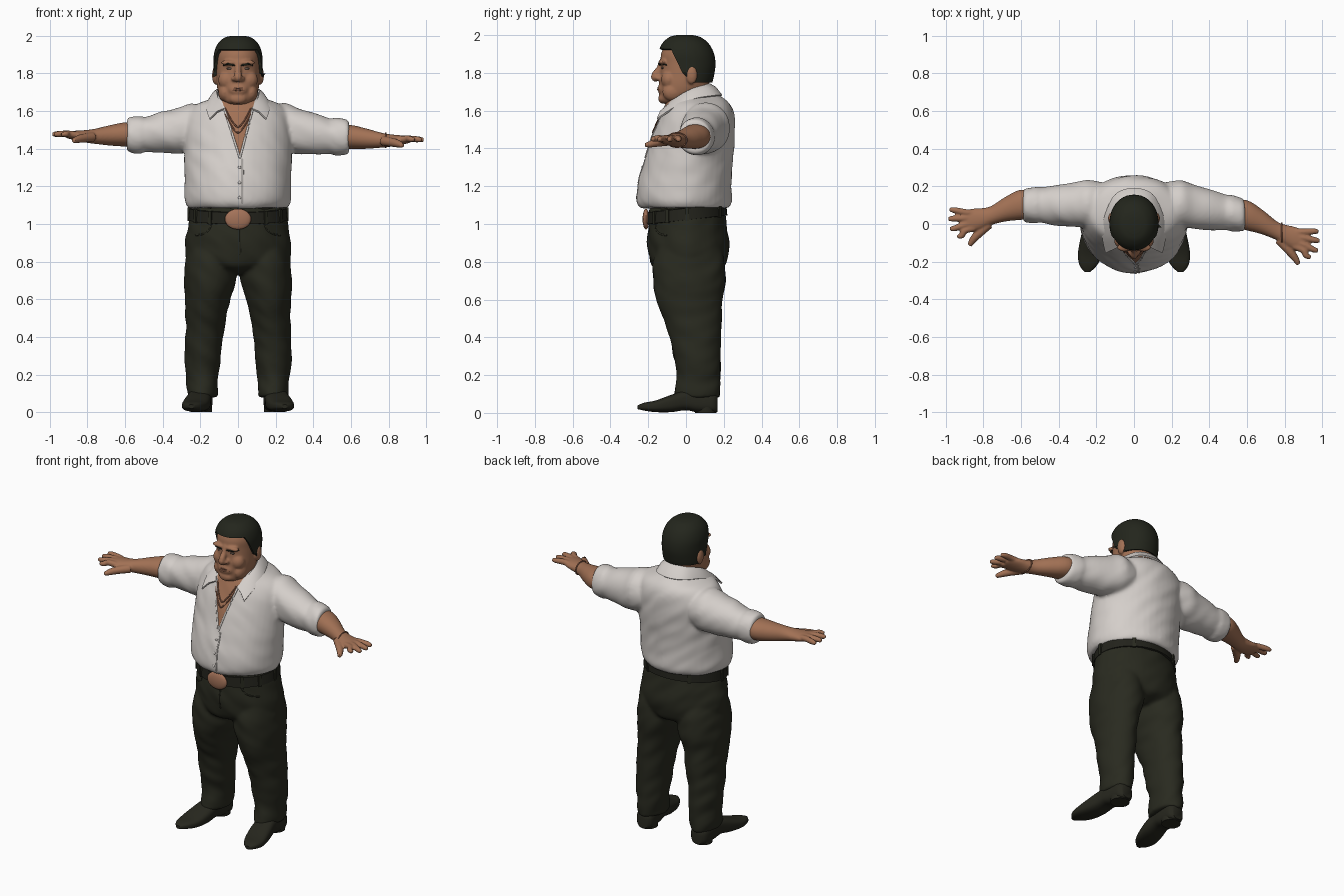
import bpy, bmesh, math
from mathutils import Vector, Matrix, noise
from mathutils.bvhtree import BVHTree

cube = bpy.data.objects.get("Cube")
if cube:
    bpy.data.objects.remove(cube)


def material(name, *rgb):
    m = bpy.data.materials.new(name)
    m.use_nodes = True
    m.diffuse_color = (*rgb, 1)
    m.node_tree.nodes["Principled BSDF"].inputs["Base Color"].default_value = (*rgb, 1)
    return m


SKIN = material("skin", .36, .165, .09)
LIP = material("lip", .27, .115, .068)
SHIRT = material("shirt", .66, .62, .59)
CLOTH = material("trouser cloth", .022, .023, .014)
HAIR = material("hair", .017, .019, .012)
LEATHER = material("shoe leather", .02, .02, .013)
BELT = material("belt leather", .016, .016, .011)
COPPER = material("copper", .37, .17, .1)
EYE = material("eye", .13, .09, .07)


def spline(rows, steps=5):
    """Smooth interpolation through rows of numbers."""
    out = []
    for i in range(len(rows) - 1):
        quad = [rows[max(0, min(len(rows) - 1, i + k))] for k in (-1, 0, 1, 2)]
        for j in range(steps):
            t = j / steps
            out.append([b + .5 * t * (c - a + t * (2*a - 5*b + 4*c - d + t * (3*(b - c) + d - a)))
                        for a, b, c, d in zip(*quad)])
    return out + [list(rows[-1])]


def skin_rings(bm, rings):
    loops = [[bm.verts.new(p) for p in r] for r in rings]
    n = len(loops[0])
    for a, b in zip(loops, loops[1:]):
        for i in range(n):
            bm.faces.new((a[i], a[(i + 1) % n], b[(i + 1) % n], b[i]))
    bm.faces.new(loops[0])
    bm.faces.new(loops[-1])


def oval(c, u, v, power=2.3, sides=44):
    pts = []
    for i in range(sides):
        a = math.tau * i / sides
        co, si = math.cos(a), math.sin(a)
        pts.append(Vector(c) + Vector(u) * math.copysign(abs(co) ** (2 / power), co)
                   + Vector(v) * math.copysign(abs(si) ** (2 / power), si))
    return pts


def loft_up(bm, rows, power=2.3, grow=0, side=1):
    """Rows: height, centre x, half width, front y, back y."""
    skin_rings(bm, [oval((side * x, (f + b) / 2, z), (w + grow, 0, 0), (0, (b - f) / 2 + grow, 0), power)
                    for z, x, w, f, b in spline(rows)])


def tube(bm, path, sides=14, steps=5):
    """Path rows: x, y, z, radius."""
    pts = spline(path, steps)
    rings = []
    for i, p in enumerate(pts):
        d = Vector(pts[min(i + 1, len(pts) - 1)][:3]) - Vector(pts[max(i - 1, 0)][:3])
        u = d.cross(Vector((.1, .3, 1)) if abs(d.normalized().z) < .9 else Vector((0, 1, .1))).normalized()
        rings.append(oval(p[:3], u * p[3], d.cross(u).normalized() * p[3], 2, sides))
    skin_rings(bm, rings)


def ball(bm, centre, size):
    bmesh.ops.create_uvsphere(bm, u_segments=20, v_segments=12, radius=1,
                              matrix=Matrix.Translation(centre) @ Matrix.Diagonal((*size, 1)))


def finish(name, bm, mat, voxel=0, smooth=4, folds=0, thick=0):
    """Turn the bmesh into an object; voxel fuses its pieces, folds adds creases."""
    bmesh.ops.recalc_face_normals(bm, faces=bm.faces[:])
    me = bpy.data.meshes.new(name)
    bm.to_mesh(me)
    bm.free()
    ob = bpy.data.objects.new(name, me)
    bpy.context.collection.objects.link(ob)
    if voxel:
        r = ob.modifiers.new("fuse", 'REMESH')
        r.mode, r.voxel_size = 'VOXEL', voxel
        s = ob.modifiers.new("soften", 'SMOOTH')
        s.iterations = smooth
    if thick:
        s = ob.modifiers.new("thickness", 'SOLIDIFY')
        s.thickness, s.offset = thick, -1
    if voxel or thick:
        deps = bpy.context.evaluated_depsgraph_get()
        ob.data = me = bpy.data.meshes.new_from_object(ob.evaluated_get(deps))
        ob.modifiers.clear()
    if folds:
        moves = [v.normal * folds * noise.noise(Vector((v.co.x * 8, v.co.y * 8, v.co.z * 13 + v.co.x * 9)))
                 for v in me.vertices]
        for v, m in zip(me.vertices, moves):
            v.co += m
    me.materials.clear()
    me.materials.append(mat)
    me.shade_smooth()
    me.set_sharp_from_angle(angle=math.radians(50))
    return ob


def front_finder(ob):
    tree = BVHTree.FromPolygons([v.co for v in ob.data.vertices], [p.vertices for p in ob.data.polygons])
    return lambda x, z: tree.ray_cast(Vector((x, -2, z)), Vector((0, 1, 0)))[0].y


def cut(bm, co, no, clear=False):
    bmesh.ops.bisect_plane(bm, geom=bm.verts[:] + bm.edges[:] + bm.faces[:], plane_co=co, plane_no=no,
                           clear_inner=clear)


def arm_point(s, x, y, z):
    """The left arm reaches a little further forward and lower."""
    reach = max(0, x - .25) if s > 0 else 0
    return (s * x, y - .16 * reach, z - .04 * reach)


def loft_arm(bm, rows, s):
    """Rows: x, centre y, centre z, half depth, half height."""
    skin_rings(bm, [oval(arm_point(s, x, y, z), (0, d, 0), (0, 0, h), 2.1) for x, y, z, d, h in spline(rows)])


# Shirt: torso and rolled sleeves in one piece
bm = bmesh.new()
loft_up(bm, [(1.085, 0, .265, -.24, .225), (1.12, 0, .28, -.262, .242), (1.2, 0, .284, -.257, .242),
             (1.3, 0, .284, -.232, .245), (1.4, 0, .288, -.2, .254), (1.5, 0, .286, -.168, .26),
             (1.58, 0, .272, -.135, .254), (1.63, 0, .23, -.112, .235), (1.665, 0, .15, -.095, .2),
             (1.69, 0, .09, -.07, .15)], 1.93)
for s in (1, -1):
    loft_arm(bm, [(.12, .07, 1.5, .14, .11), (.24, .105, 1.51, .128, .13), (.32, .102, 1.496, .118, .122),
                  (.42, .1, 1.485, .106, .107), (.49, .1, 1.476, .093, .094), (.52, .1, 1.474, .096, .1),
                  (.57, .1, 1.475, .09, .094), (.59, .1, 1.475, .082, .082)], s)
shirt = finish("shirt", bm, SHIRT, .011, 4, .005)

# Open neckline: cut a V into the chest and colour it as skin
shirt.data.materials.append(SKIN)
bm = bmesh.new()
bm.from_mesh(shirt.data)
tip, edges = Vector((.01, 0, 1.35)), [Vector((.29, 0, -.075)), Vector((-.29, 0, -.09))]
for n in edges:
    cut(bm, tip, n)
for f in bm.faces:
    c = f.calc_center_median()
    f.material_index = int(c.y < 0 and all((c - tip).dot(n) < 0 for n in edges))
bm.to_mesh(shirt.data)
bm.free()
chest = front_finder(shirt)

# Shirt front: neckline hems, button band edge and buttons
bm = bmesh.new()
for top in (.08, -.075):
    tube(bm, [(x, chest(x, z) + .001, z, .006) for x, z in
              ((.01 + (top - .01) * t / 12, 1.35 + .27 * t / 12) for t in range(13))], 8, 2)
tube(bm, [(.026, chest(.026, z) + .002, z, .005) for z in (1.11 + .018 * i for i in range(14))], 8, 2)
for z in (1.14, 1.22, 1.3):
    ball(bm, (.008, chest(.008, z), z), (.008, .004, .008))
finish("shirt_front_trim", bm, SHIRT)

# Collar, folded over round the back of the neck
bm = bmesh.new()
top = [(0, .125, 1.745), (.075, .1, 1.737), (.112, .02, 1.712), (.103, -.06, 1.665), (.075, -.12, 1.615)]
low = [(0, .192, 1.683), (.1, .158, 1.682), (.156, .045, 1.664), (.17, -.06, 1.62), (.152, -.155, 1.558)]
mirrored = lambda row: [(-x, y, z) for x, y, z in row[:0:-1]] + row
rows = [[Vector(p) for p in spline(mirrored(r))] for r in (top, low)]
rows.insert(1, [a.lerp(b, .5) + Vector((0, 0, .012)) for a, b in zip(*rows)])
grid = [[bm.verts.new(p) for p in r] for r in rows]
for a, b in zip(grid, grid[1:]):
    for i in range(len(a) - 1):
        bm.faces.new((a[i], a[i + 1], b[i + 1], b[i]))
finish("collar", bm, SHIRT, thick=.01)

# Necklace strands
bm = bmesh.new()
for drop in (1.485, 1.515):
    tube(bm, [(x, chest(x, z) - .002, z, .004) for x, z in
              ((.068 * t, drop + .1 * abs(t) ** 1.5) for t in (-1, -.7, -.35, 0, .35, .7, 1))], 8)
finish("necklace", bm, LIP)

# Forearms, hands, fingers and thumbs
fingers = [(.056, .98, .076), (.032, .987, .028), (.004, .978, -.026), (-.022, .94, -.066)]
for s, label in ((1, "left"), (-1, "right")):
    bm = bmesh.new()
    loft_arm(bm, [(.5, .1, 1.476, .07, .065), (.6, .102, 1.476, .08, .064), (.68, .08, 1.471, .066, .054),
                  (.76, .045, 1.466, .05, .04), (.81, .028, 1.466, .056, .033), (.86, .02, 1.47, .061, .026),
                  (.91, .014, 1.474, .052, .018)], s)
    for y, tx, ty in fingers:
        tube(bm, [(*arm_point(s, .85, y, 1.472), .018), (*arm_point(s, .9, y * .7 + ty * .3, 1.479), .018),
                  (*arm_point(s, tx - .025, ty * .9 + y * .1, 1.478), .016), (*arm_point(s, tx, ty, 1.475), .011)])
    tube(bm, [(*arm_point(s, .77, 0, 1.462), .026), (*arm_point(s, .83, -.055, 1.455), .023),
              (*arm_point(s, .86, -.09, 1.447), .018), (*arm_point(s, .874, -.115, 1.442), .012)])
    finish(label + "_forearm_and_hand", bm, SKIN, .006, 3)

# Bracelet on the left wrist
bm = bmesh.new()
tube(bm, [(*arm_point(1, .785, .037 + .054 * math.cos(a), 1.466 + .038 * math.sin(a)), .004)
          for a in (math.tau * i / 12 for i in range(13))], 8, 2)
finish("bracelet", bm, LIP)

# Head: skull, neck, nose, ears and fleshy face forms fused together
skull = [(1.636, 0, .045, -.12, -.02), (1.652, 0, .077, -.135, .02), (1.69, 0, .102, -.139, .08),
         (1.74, 0, .113, -.142, .12), (1.8, 0, .115, -.137, .136), (1.85, 0, .115, -.134, .141),
         (1.9, 0, .113, -.132, .133), (1.945, 0, .095, -.112, .106), (1.975, 0, .06, -.075, .064),
         (1.986, 0, .02, -.035, .02)]
bm = bmesh.new()
loft_up(bm, skull, 2.1)
loft_up(bm, [(1.5, 0, .1, -.09, .14), (1.62, 0, .098, -.09, .125), (1.7, 0, .096, -.07, .122),
             (1.78, 0, .09, -.05, .12)])
tube(bm, [(0, -.128, 1.865, .014), (0, -.143, 1.82, .017), (0, -.167, 1.782, .021), (0, -.15, 1.762, .016)])
ball(bm, (0, -.125, 1.665), (.045, .022, .028))
ball(bm, (0, -.128, 1.715), (.05, .022, .034))
for s in (1, -1):
    ball(bm, (s * .02, -.145, 1.772), (.016, .02, .014))
    ball(bm, (s * .043, -.125, 1.857), (.05, .022, .015))
    ball(bm, (s * .056, -.09, 1.765), (.05, .042, .05))
    ball(bm, (s * .07, -.07, 1.7), (.036, .055, .05))
    ball(bm, (s * .12, .03, 1.79), (.018, .031, .05))
head = finish("head", bm, SKIN, .0065, 6)
face = front_finder(head)

# Eyes, eyebrows and mouth
for s, label in ((1, "left"), (-1, "right")):
    bm = bmesh.new()
    ball(bm, (s * .043, face(s * .043, 1.826) + .003, 1.826), (.018, .007, .006))
    finish(label + "_eye", bm, EYE)
    bm = bmesh.new()
    tube(bm, [(s * x, face(s * x, z) + .002, z, r) for x, z, r in
              ((.016, 1.842, .004), (.038, 1.848, .006), (.06, 1.85, .005), (.078, 1.842, .003))], 8)
    finish(label + "_eyebrow", bm, HAIR)
bm = bmesh.new()
for z, r in ((1.722, .005), (1.712, .006)):
    tube(bm, [(x, face(x, z) + .002, z, r * (1 - abs(x) * 18)) for x in (-.036, -.018, 0, .018, .036)], 8)
finish("mouth", bm, LIP)

# Hair: a cap over the skull, opened for the face below the hairline and ahead of the sideburns
bm = bmesh.new()
loft_up(bm, skull, 2.1, .015)
for v in bm.verts:
    v.co.z += .014 * max(0, min(1, (v.co.z - 1.88) / .1))
up, back = Vector((0, 0, 1)), Vector((0, 1, 0))
brow, temple, ear = Vector((0, -.08, 1.927)), Vector((0, .87, .42)), Vector((0, .045, 1.8))
cut(bm, (0, 0, 1.75), up, True)
openings = [(brow, up, temple), (ear, up, back)]
for spot, *planes in openings:
    for n in planes:
        cut(bm, spot, n)
bmesh.ops.delete(bm, context='FACES', geom=[f for f in bm.faces if any(
    all((f.calc_center_median() - spot).dot(n) < 0 for n in planes) for spot, *planes in openings)])
finish("hair", bm, HAIR, thick=.018)

# Trousers: hips and both legs fused
bm = bmesh.new()
loft_up(bm, [(1.085, 0, .249, -.194, .203), (1, 0, .264, -.198, .217), (.9, 0, .281, -.203, .229),
             (.82, 0, .277, -.194, .223), (.77, 0, .24, -.168, .198), (.735, 0, .12, -.09, .12)], 1.88)
for s in (1, -1):
    loft_up(bm, [(.88, .142, .12, -.15, .18), (.8, .145, .134, -.172, .204), (.7, .148, .136, -.175, .208),
                 (.6, .161, .12, -.157, .194), (.5, .171, .108, -.12, .188), (.4, .18, .101, -.086, .185),
                 (.3, .186, .096, -.067, .183), (.2, .188, .088, -.046, .182), (.13, .188, .082, -.058, .182),
                 (.08, .188, .078, -.066, .178)], 2, 0, s)
trousers = finish("trousers", bm, CLOTH, .011, 4, .008)

# Belt with loops, tilted down to the front
tilt = lambda p: Vector((p.x, p.y, p.z + .11 * p.y))
bm = bmesh.new()
skin_rings(bm, [[tilt(p) for p in oval((0, .005, z), (w, 0, 0), (0, w - .05, 0), 1.95)]
                for z, w in ((1.02, .252), (1.022, .264), (1.083, .258), (1.085, .247))])
finish("belt", bm, BELT)
bm = bmesh.new()
for a in (-60, -35, 35, 60, 90, 145, 215, 270):
    spot = oval((0, .005, 1.052), (.262, 0, 0), (0, .212, 0), 1.95, 72)[int((a - 90 + 360) % 360 / 5)]
    bmesh.ops.create_cube(bm, size=1, matrix=Matrix.Translation(tilt(spot)) @ Matrix.Rotation(
        math.radians(a), 4, 'Z') @ Matrix.Diagonal((.02, .012, .072, 1)))
finish("belt_loops", bm, CLOTH)

# Oval buckle
bm = bmesh.new()
ball(bm, (0, -.212, 1.026), (.07, .018, .055))
finish("buckle", bm, COPPER)

# Fly seam and front pocket edges
front = front_finder(trousers)
bm = bmesh.new()
tube(bm, [(.012, front(.012, z) + .003, z, .005) for z in (.99, .96, .93, .9, .87, .84)], 8)
for s in (1, -1):
    tube(bm, [(s * x, front(s * x, z) + .003, z, .005) for x, z in
              ((.14, 1), (.155, .965), (.19, .945), (.225, .94))], 8)
finish("trouser_seams", bm, CLOTH)

# Shoes: rows of y, centre x, half width, bottom, top
for s, label in ((1, "left"), (-1, "right")):
    bm = bmesh.new()
    skin_rings(bm, [oval((s * x, y, (lo + hi) / 2), (w, 0, 0), (0, 0, (hi - lo) / 2), 2.8)
                    for y, x, w, lo, hi in spline(
        [(.168, .193, .035, .006, .09), (.14, .194, .056, 0, .11), (.06, .198, .062, .003, .12),
         (0, .204, .062, .014, .12), (-.08, .216, .069, .004, .095), (-.16, .232, .066, .004, .066),
         (-.22, .243, .046, .012, .054), (-.256, .248, .014, .02, .04)])])
    bmesh.ops.create_cone(bm, cap_ends=True, segments=24, radius1=.056, radius2=.058, depth=.03,
                          matrix=Matrix.Translation((s * .195, .105, .015)))
    finish(label + "_shoe", bm, LEATHER)
